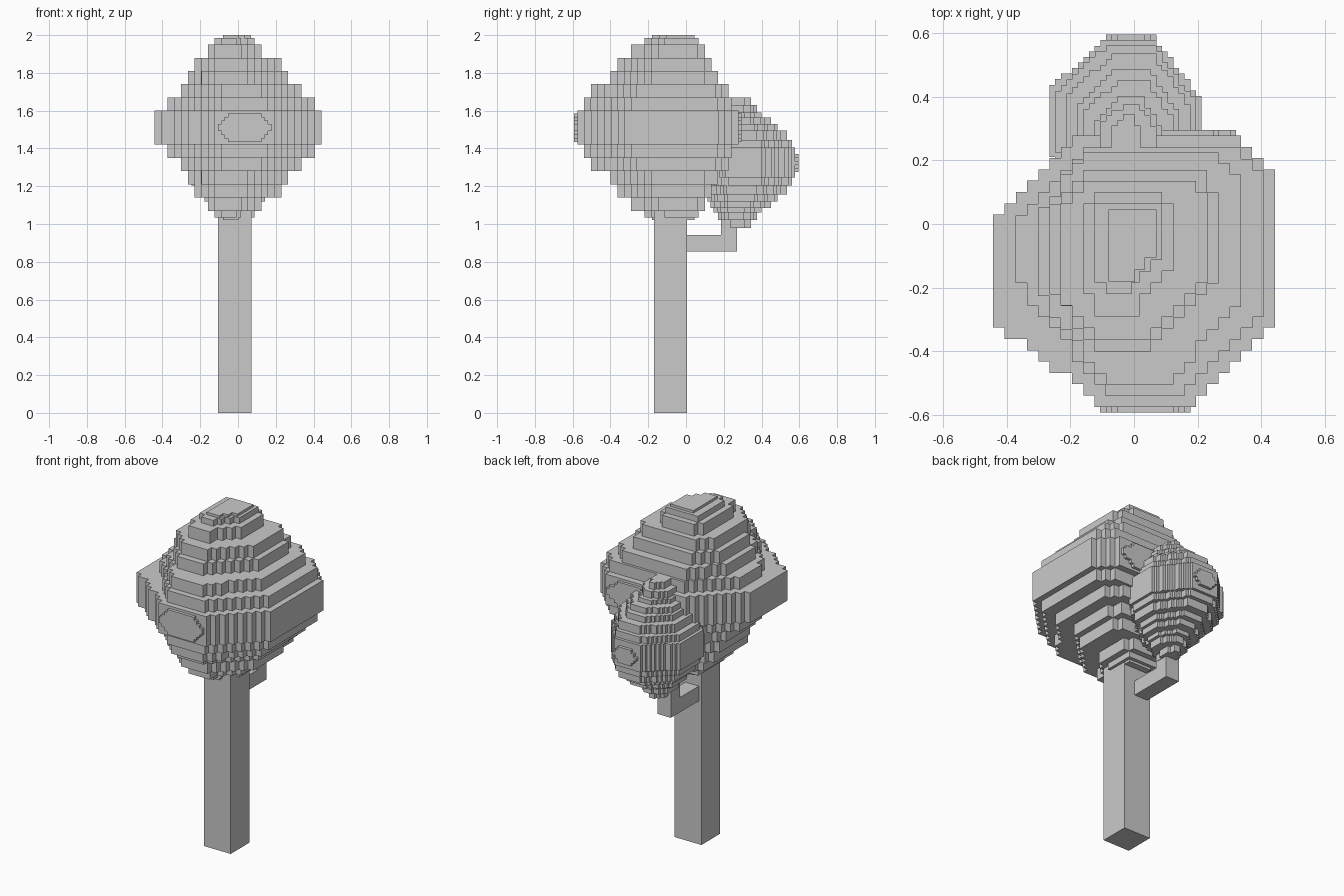
import bpy, bmesh
from mathutils import Vector

cube = bpy.data.objects.get("Cube")
if cube:
    bpy.data.objects.remove(cube)

CELL = 0.0354

clay = bpy.data.materials.new("plain grey")
clay.use_nodes = True
grey = (0.59, 0.59, 0.59, 1)
clay.diffuse_color = grey
clay.node_tree.nodes["Principled BSDF"].inputs["Base Color"].default_value = grey


def outline(u0, u1, v0, v1, cuts, cell):
    """Stepped rectangle; cuts are (width, height) fractions for the
    low-left, low-right, high-right and high-left corners."""
    rows = max(1, round((v1 - v0) / cell))
    step = (v1 - v0) / rows
    wide, tall = u1 - u0, v1 - v0

    def inset(v, low, high):
        a = low[0] * wide * max(0, 1 - (v - v0) / (low[1] * tall))
        b = high[0] * wide * max(0, 1 - (v1 - v) / (high[1] * tall))
        return min(cell * round(max(a, b) / cell), wide * 0.45)

    right, left = [], []
    for i in range(rows):
        a, b = v0 + i * step, v0 + (i + 1) * step
        mid = (a + b) / 2
        r = u1 - inset(mid, cuts[1], cuts[2])
        l = u0 + inset(mid, cuts[0], cuts[3])
        right += [(r, a), (r, b)]
        left += [(l, a), (l, b)]
    points = []
    for p in right + left[::-1]:
        if not points or (Vector(p) - Vector(points[-1])).length > 1e-5:
            points.append(p)
    return points


def prism(bm, points, lo, hi, axis="z"):
    """Extrude a flat outline between lo and hi along an axis."""
    def place(u, v, w):
        return (u, v, w) if axis == "z" else (u, w, v)
    face = bm.faces.new([bm.verts.new(place(u, v, lo)) for u, v in points])
    new = bmesh.ops.extrude_face_region(bm, geom=[face])["geom"]
    shift = Vector(place(0, 0, hi - lo))
    bmesh.ops.translate(bm, vec=shift, verts=[g for g in new if isinstance(g, bmesh.types.BMVert)])


def finish(name, bm):
    bmesh.ops.recalc_face_normals(bm, faces=bm.faces)
    mesh = bpy.data.meshes.new(name)
    bm.to_mesh(mesh)
    bm.free()
    mesh.materials.append(clay)
    obj = bpy.data.objects.new(name, mesh)
    bpy.context.collection.objects.link(obj)


def box(name, x, y, z):
    bm = bmesh.new()
    prism(bm, [(x[0], y[0]), (x[1], y[0]), (x[1], y[1]), (x[0], y[1])], *z)
    finish(name, bm)


def blend(a, b, t):
    return a + (b - a) * t


def canopy(name, middle, tiers, cuts_at, cell, plates):
    """Nested stepped slabs, mirrored above and below the middle height."""
    bm = bmesh.new()
    for i, (half, *bounds) in enumerate(tiers):
        cuts = cuts_at(i / (len(tiers) - 1))
        prism(bm, outline(*bounds, cuts, cell), middle - half, middle + half)
    for u0, u1, v0, v1, lo, hi in plates:
        corner = [(0.22, 0.45)] * 4
        prism(bm, outline(u0, u1, v0, v1, corner, CELL / 2), lo, hi, "y")
    finish(name, bm)


def main_cuts(t):
    # The widest slab keeps longer sides than the ones stacked on it
    front_left = (0.4, 0.31) if t == 0 else (blend(0.42, 0.12, t), blend(0.52, 0.12, t))
    front_right = (blend(0.3, 0.55, t), blend(0.3, 0.52, t))
    back_left = blend(0.32, 0.08, t)
    return [front_left, front_right, (0.13, 0.13), (back_left, back_left)]


def small_cuts(t):
    s = blend(0.36, 0.42, t)
    return [(0.3, 0.3), (0.3, 0.3), (0.3, s), (s, 0.3)]


# Trunk
box("trunk", (-0.106, 0.071), (-0.17, 0.006), (0, 1.3))

# Side branch with upturned end
box("branch", (-0.089, 0), (0, 0.27), (0.854, 0.942))
box("branch_tip", (-0.089, 0), (0.185, 0.27), (0.93, 1.15))

# Main canopy: half height, x range, y range
canopy("main_canopy", 1.51, [
    (0.09, -0.442, 0.442, -0.574, 0.278),
    (0.16, -0.372, 0.407, -0.54, 0.24),
    (0.23, -0.301, 0.336, -0.504, 0.225),
    (0.3, -0.265, 0.265, -0.4, 0.17),
    (0.37, -0.23, 0.23, -0.362, 0.135),
    (0.44, -0.159, 0.124, -0.29, 0.1),
    (0.475, -0.124, 0.088, -0.22, 0.065),
    (0.49, -0.08, 0.07, -0.18, 0.045),
], main_cuts, CELL, [
    (-0.106, 0.177, 1.435, 1.585, -0.592, -0.5),
    (-0.07, 0.32, 1.435, 1.585, 0.2, 0.295),
])

# Small canopy on the branch
canopy("small_canopy", 1.325, [
    (0.08, -0.265, 0.212, 0.07, 0.577),
    (0.12, -0.247, 0.195, 0.08, 0.56),
    (0.17, -0.212, 0.177, 0.09, 0.535),
    (0.205, -0.177, 0.142, 0.115, 0.485),
    (0.24, -0.159, 0.124, 0.13, 0.45),
    (0.265, -0.124, 0.088, 0.145, 0.4),
    (0.305, -0.106, 0.07, 0.17, 0.375),
    (0.345, -0.07, 0.02, 0.2, 0.345),
], small_cuts, CELL / 2, [
    (-0.088, 0.07, 1.275, 1.37, 0.5, 0.595),
])
